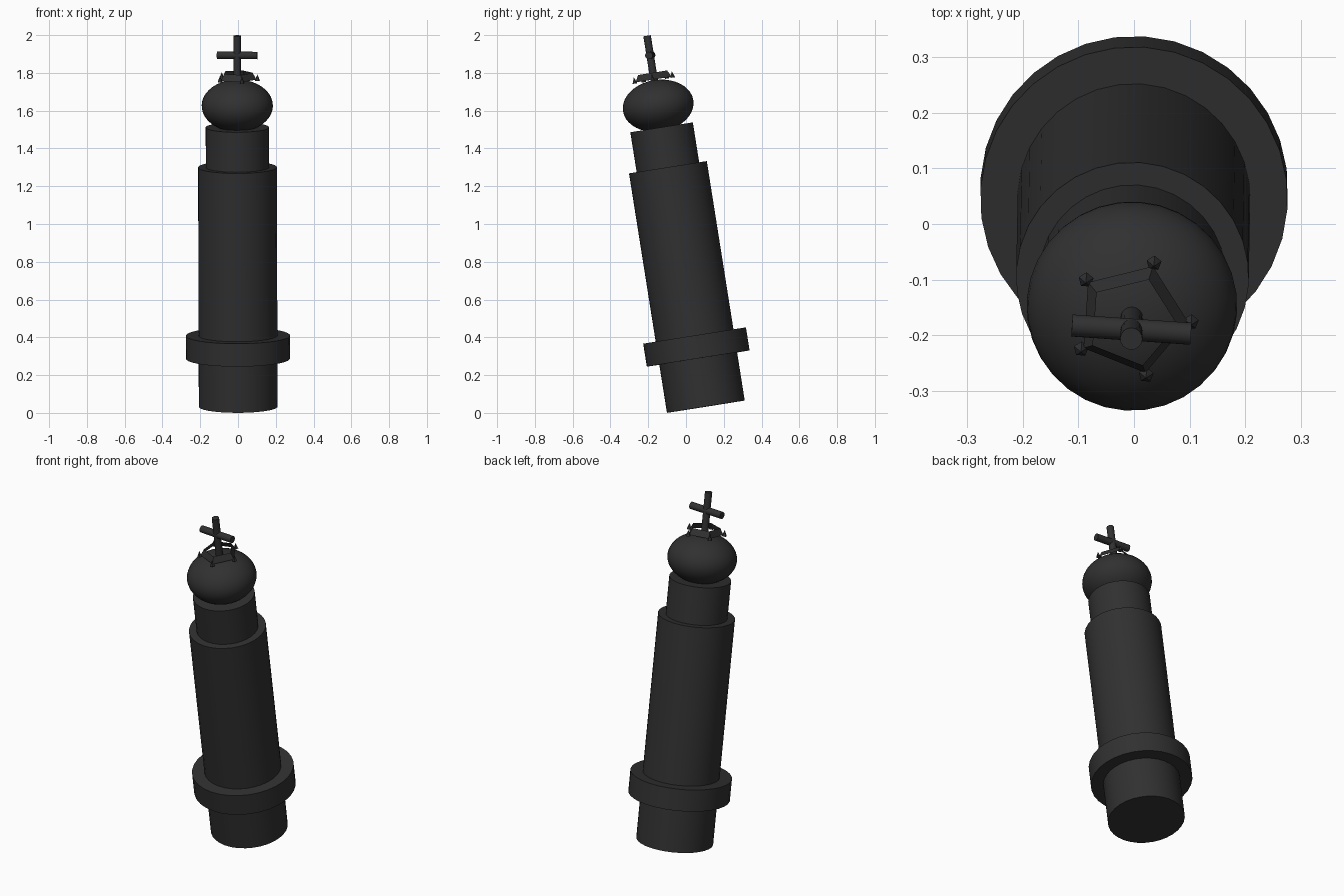
import bpy, math
from mathutils import Matrix, Vector

if "Cube" in bpy.data.objects:
    bpy.data.objects.remove(bpy.data.objects["Cube"])

# Everything is built upright on a local axis, then leaned as one piece
BASE = Vector((0.001, 0.105, 0.033))
LEAN = (Matrix.Translation(BASE)
        @ Matrix.Rotation(math.radians(9), 4, 'X')
        @ Matrix.Rotation(math.radians(-0.17), 4, 'Y')
        @ Matrix.Rotation(math.radians(-4), 4, 'Z'))

dark = bpy.data.materials.new("dark_grey")
dark.diffuse_color = (0.03, 0.03, 0.03, 1)
dark.use_nodes = True
dark.node_tree.nodes["Principled BSDF"].inputs["Base Color"].default_value = dark.diffuse_color


def finish(name, local, smooth=True):
    ob = bpy.context.object
    ob.name = name
    ob.data.materials.append(dark)
    if smooth:
        bpy.ops.object.shade_smooth_by_angle(angle=math.radians(35))
    ob.matrix_world = LEAN @ local
    return ob


def cylinder(name, r, z0, z1, sides=32):
    bpy.ops.mesh.primitive_cylinder_add(vertices=sides, radius=r, depth=z1 - z0)
    return finish(name, Matrix.Translation((0, 0, (z0 + z1) / 2)))


# Tower body, collar and neck
cylinder("tower_body", 0.209, 0.0, 1.283)
cylinder("collar", 0.276, 0.258, 0.381)
cylinder("neck", 0.168, 1.25, 1.497)

# Flattened dome
bpy.ops.mesh.primitive_uv_sphere_add(segments=32, ring_count=20, radius=1)
finish("dome", Matrix.Translation((0, 0, 1.613)) @ Matrix.Diagonal((0.189, 0.189, 0.137, 1)))

# Five-sided open crown band
bpy.ops.mesh.primitive_cone_add(vertices=5, radius1=0.102, radius2=0.082,
                                depth=0.036, end_fill_type='NOTHING')
# primitive corners start on +Y, so turn one to +X
finish("crown_band", Matrix.Translation((0, 0, 1.772)) @ Matrix.Rotation(math.radians(-90), 4, 'Z'), False)

# Small spikes at the crown corners
for i in range(5):
    a = math.radians(72 * i)
    bpy.ops.mesh.primitive_cone_add(vertices=5, radius1=0.014, radius2=0, depth=0.034)
    finish(f"crown_spike_{i + 1}",
           Matrix.Translation((0.107 * math.cos(a), 0.107 * math.sin(a), 1.765)), False)

# Cross on top
cylinder("cross_post", 0.02, 1.70, 1.988, 16)
bpy.ops.mesh.primitive_cylinder_add(vertices=16, radius=0.02, depth=0.214)
finish("cross_bar", Matrix.Translation((0, 0, 1.883)) @ Matrix.Rotation(math.radians(90), 4, 'Y'))
